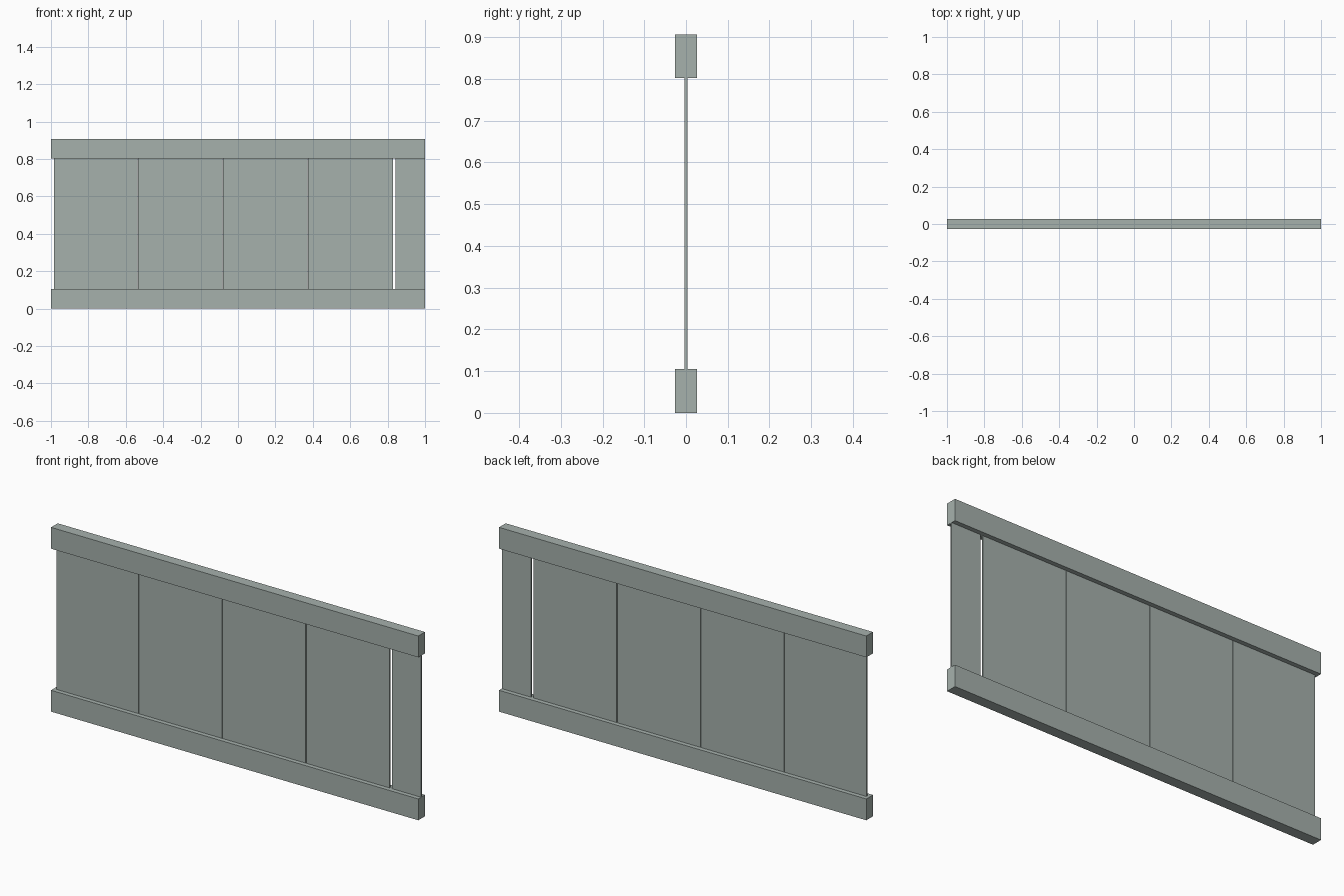
import bpy

if "Cube" in bpy.data.objects:
    bpy.data.objects.remove(bpy.data.objects["Cube"])

# Single painted finish
finish = bpy.data.materials.new("pale grey green")
finish.diffuse_color = (0.38, 0.44, 0.415, 1.0)
finish.use_nodes = True
finish.node_tree.nodes["Principled BSDF"].inputs["Base Color"].default_value = finish.diffuse_color


def box(name, x0, x1, half_y, z0, z1):
    """Sharp-edged box between two x and two z limits, centred on y = 0."""
    bpy.ops.mesh.primitive_cube_add(
        size=1, location=((x0 + x1) / 2, 0, (z0 + z1) / 2))
    ob = bpy.context.object
    ob.name = name
    ob.scale = (x1 - x0, 2 * half_y, z1 - z0)
    bpy.ops.object.transform_apply(location=False, rotation=False, scale=True)
    ob.data.materials.append(finish)
    return ob


HEIGHT, RAIL = 0.907, 0.105

# Thick rails along the bottom and top
box("bottom_rail", -1, 1, 0.026, 0, RAIL)
box("top_rail", -1, 1, 0.026, HEIGHT - RAIL, HEIGHT)

# Four wide thin boards with hairline joints between them
joints = [-0.985, -0.537, -0.082, 0.373, 0.828]
for i, (a, b) in enumerate(zip(joints, joints[1:])):
    left = a + (0.0015 if i > 0 else 0)
    right = b - (0.0015 if i < 3 else 0)
    box(f"board_{i + 1}", left, right, 0.004, RAIL, HEIGHT - RAIL)

# Narrow end board beyond the open gap
box("end_board", 0.841, 1, 0.004, RAIL, HEIGHT - RAIL)
